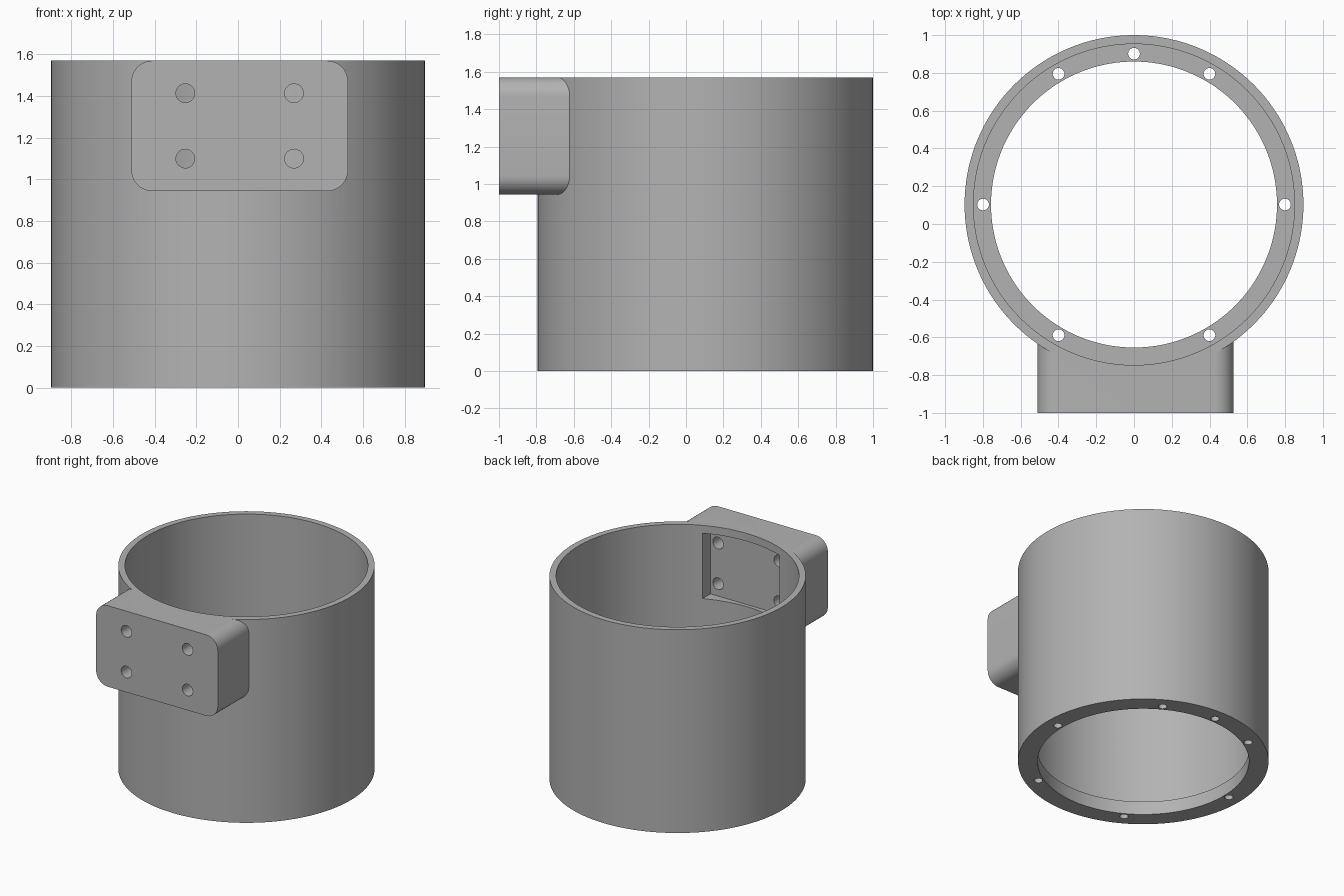
import bpy
import bmesh
from math import cos, sin, pi, radians
from mathutils import Matrix, Vector

cube = bpy.data.objects.get("Cube")
if cube:
    bpy.data.objects.remove(cube, do_unlink=True)

HEIGHT = 1.57
AXIS_Y = 0.103           # tube axis
OUTER, INNER, OPENING = 0.897, 0.85, 0.757
FLANGE = 0.105           # thickness of the bottom ring
BOX_X, BOX_Z = 0.008, 1.257

grey = bpy.data.materials.new("grey")
grey.use_nodes = True
grey.diffuse_color = (0.45, 0.45, 0.45, 1)
grey.node_tree.nodes["Principled BSDF"].inputs["Base Color"].default_value = (0.45, 0.45, 0.45, 1)


def make(name, bm):
    bmesh.ops.recalc_face_normals(bm, faces=bm.faces)
    mesh = bpy.data.meshes.new(name)
    bm.to_mesh(mesh)
    bm.free()
    mesh.materials.append(grey)
    obj = bpy.data.objects.new(name, mesh)
    bpy.context.collection.objects.link(obj)
    return obj


def prism(name, outline, vector):
    """Extrude a closed outline along a vector."""
    bm = bmesh.new()
    face = bm.faces.new([bm.verts.new(p) for p in outline])
    new = bmesh.ops.extrude_face_region(bm, geom=[face])["geom"]
    bmesh.ops.translate(bm, vec=vector, verts=[v for v in new if isinstance(v, bmesh.types.BMVert)])
    return make(name, bm)


def upright(name, x, y, radius, z0, z1, sides):
    ring = [(x + radius * cos(2 * pi * i / sides), y + radius * sin(2 * pi * i / sides), z0)
            for i in range(sides)]
    return prism(name, ring, (0, 0, z1 - z0))


def rounded_block(name, half_w, half_h, radius, y0, y1, steps=10):
    """Block running along y with four rounded corners."""
    outline = []
    for quarter, (sx, sz) in enumerate([(1, 1), (-1, 1), (-1, -1), (1, -1)]):
        for i in range(steps + 1):
            a = (quarter + i / steps) * pi / 2
            outline.append((BOX_X + sx * (half_w - radius) + radius * cos(a), y0,
                            BOX_Z + sz * (half_h - radius) + radius * sin(a)))
    return prism(name, outline, (0, y1 - y0, 0))


def combine(target, tool, operation):
    mod = target.modifiers.new(operation.lower(), "BOOLEAN")
    mod.operation = operation
    mod.solver = "EXACT"
    mod.object = tool
    bpy.context.view_layer.objects.active = target
    bpy.ops.object.modifier_apply(modifier=mod.name)
    bpy.data.objects.remove(tool, do_unlink=True)


# Tube with the mounting block on its front
housing = upright("housing", 0, AXIS_Y, OUTER, 0, HEIGHT, 144)
combine(housing, rounded_block("mounting_block", 0.52, HEIGHT - BOX_Z, 0.1, -1, -0.4), "UNION")

# Bore above the bottom ring, and the narrower opening through it
combine(housing, upright("bore", 0, AXIS_Y, INNER, FLANGE, HEIGHT + 0.2, 144), "DIFFERENCE")
combine(housing, upright("opening", 0, AXIS_Y, OPENING, -0.2, FLANGE + 0.1, 144), "DIFFERENCE")

# Flat pocket inside, behind the mounting block
bm = bmesh.new()
bmesh.ops.create_cube(bm, size=1, matrix=Matrix.Translation((BOX_X, -0.575, BOX_Z))
                      @ Matrix.Diagonal((0.65, 0.4, 0.505, 1)))
combine(housing, make("pocket", bm), "DIFFERENCE")

# Four screw holes through the block
for sx in (-1, 1):
    for sz in (-1, 1):
        centre = Vector((BOX_X + sx * 0.261, -1.1, BOX_Z + sz * 0.157))
        ring = [centre + Vector((0.045 * cos(i * pi / 16), 0, 0.045 * sin(i * pi / 16)))
                for i in range(32)]
        combine(housing, prism("screw_hole", ring, (0, 0.5, 0)), "DIFFERENCE")

# Seven holes in the bottom ring
for degrees in (0, 60, 90, 120, 180, 240, 300):
    a = radians(degrees)
    combine(housing, upright("ring_hole", 0.799 * cos(a), AXIS_Y + 0.799 * sin(a), 0.031,
                             -0.1, FLANGE + 0.1, 24), "DIFFERENCE")

# Smooth round walls, sharp edges
bpy.ops.object.select_all(action="DESELECT")
housing.select_set(True)
bpy.context.view_layer.objects.active = housing
bpy.ops.object.shade_smooth_by_angle(angle=radians(25))
